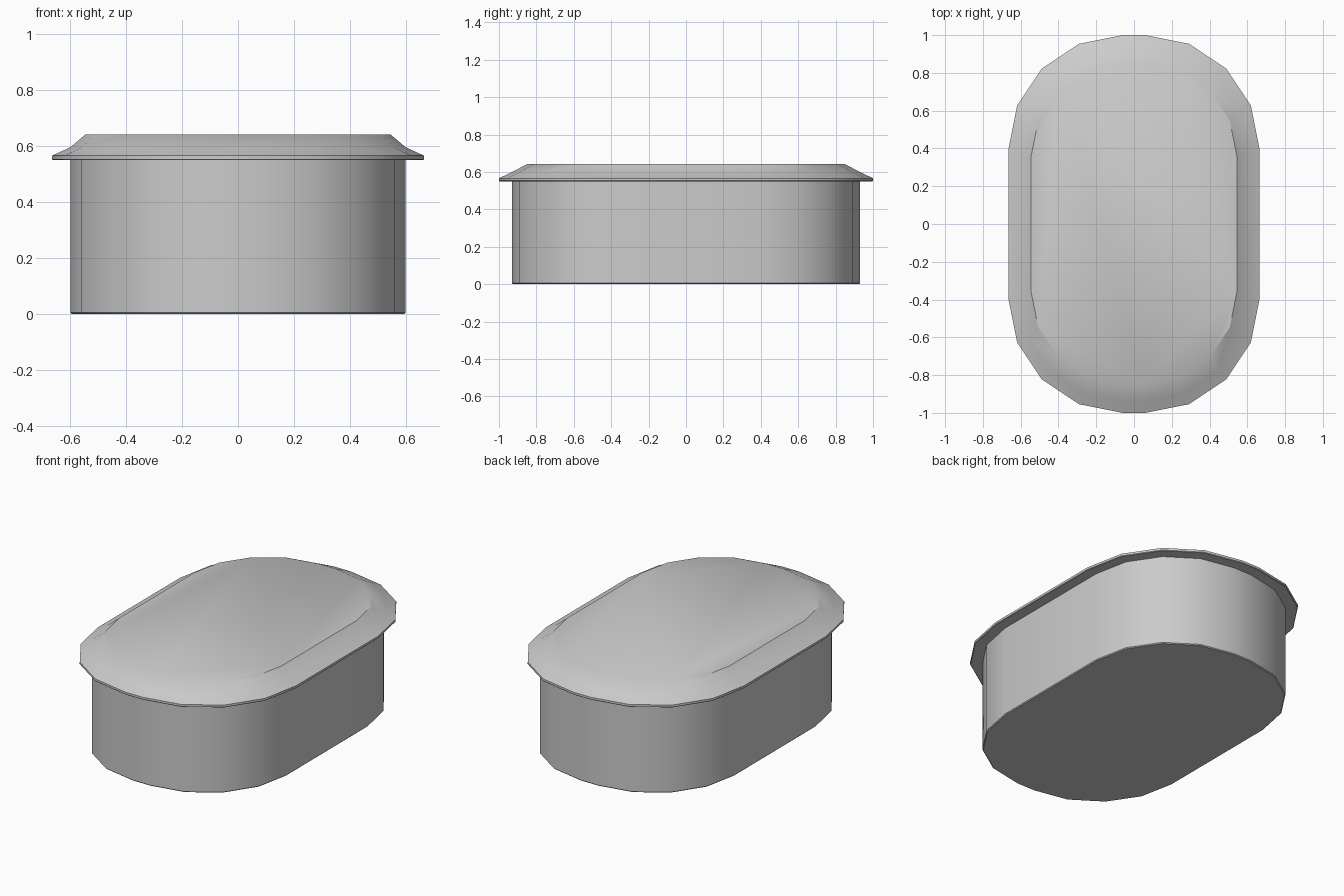
import bpy, bmesh
from math import cos, sin, pi, radians

if "Cube" in bpy.data.objects:
    bpy.data.objects.remove(bpy.data.objects["Cube"])

SEGS = 4  # segments per rounded corner


def outline(hx, hy, r):
    """Rounded rectangle with half sizes hx, hy and corner radius r."""
    pts = []
    for q, (sx, sy) in enumerate(((1, 1), (-1, 1), (-1, -1), (1, -1))):
        for i in range(SEGS + 1):
            a = q * pi / 2 + i * pi / 2 / SEGS
            pts.append((sx * (hx - r) + r * cos(a), sy * (hy - r) + r * sin(a)))
    return pts


def loft(name, rings):
    """Stack outlines (hx, hy, r, z) into a closed solid."""
    bm = bmesh.new()
    loops = [[bm.verts.new((x, y, z)) for x, y in outline(hx, hy, r)]
             for hx, hy, r, z in rings]
    n = len(loops[0])
    for lo, hi in zip(loops, loops[1:]):
        for i in range(n):
            j = (i + 1) % n
            bm.faces.new((lo[i], lo[j], hi[j], hi[i]))
    bm.faces.new(loops[0][::-1])
    bm.faces.new(loops[-1])
    mesh = bpy.data.meshes.new(name)
    bm.to_mesh(mesh)
    bm.free()
    ob = bpy.data.objects.new(name, mesh)
    bpy.context.collection.objects.link(ob)
    bpy.ops.object.select_all(action='DESELECT')
    ob.select_set(True)
    bpy.context.view_layer.objects.active = ob
    bpy.ops.object.shade_smooth_by_angle(angle=radians(30))
    return ob


# Straight-sided tub with a tiny softened bottom edge
loft("tub", [
    (0.595, 0.925, 0.535, 0.0),
    (0.60, 0.93, 0.54, 0.005),
    (0.60, 0.93, 0.54, 0.555),
])

# Overhanging lid: thin rim, shallow slope, steeper shoulder, flat top
loft("lid", [
    (0.662, 0.997, 0.602, 0.55),
    (0.665, 1.0, 0.605, 0.553),
    (0.665, 1.0, 0.605, 0.566),
    (0.60, 0.937, 0.54, 0.596),
    (0.545, 0.848, 0.49, 0.642),
])
